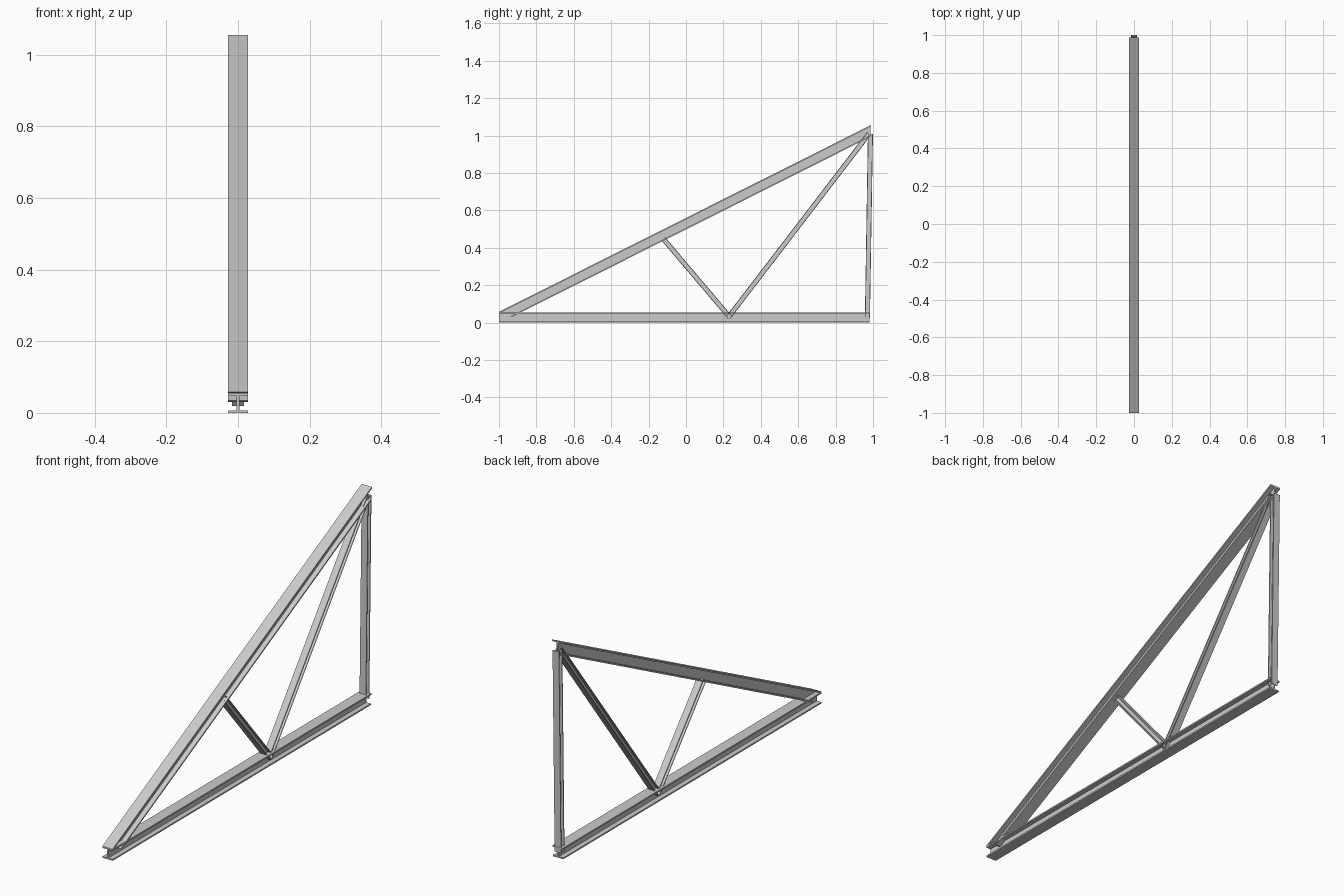
import bpy

if "Cube" in bpy.data.objects:
    bpy.data.objects.remove(bpy.data.objects["Cube"])


def i_profile(width, depth, flange, web):
    """I-section outline as (x, height fraction from bottom to top)."""
    w, t, f = width / 2, web / 2, flange / depth
    return [(-w, 0), (w, 0), (w, f), (t, f), (t, 1 - f), (w, 1 - f),
            (w, 1), (-w, 1), (-w, 1 - f), (-t, 1 - f), (-t, f), (-w, f)]


def beam(name, bottom, top, width, depth, flange, web):
    """I-beam between two end cuts; bottom/top are (start, end) points in y, z."""
    profile = i_profile(width, depth, flange, web)
    n = len(profile)
    verts = []
    for low, high in zip(bottom, top):
        for x, f in profile:
            verts.append((x, low[0] + (high[0] - low[0]) * f,
                          low[1] + (high[1] - low[1]) * f))
    faces = [(i, (i + 1) % n, n + (i + 1) % n, n + i) for i in range(n)]
    # end caps split into two flanges and the web
    for o in (0, n):
        caps = [(0, 1, 2, 3, 10, 11), (3, 4, 9, 10), (4, 5, 6, 7, 8, 9)]
        faces += [tuple(o + k for k in (c[::-1] if o == 0 else c)) for c in caps]
    mesh = bpy.data.meshes.new(name)
    mesh.from_pydata(verts, [], faces)
    mesh.validate()
    obj = bpy.data.objects.new(name, mesh)
    bpy.context.collection.objects.link(obj)
    return obj


def square_beam(name, start, end, width, depth, flange, web):
    """I-beam along a centre line with square-cut ends."""
    dy, dz = end[0] - start[0], end[1] - start[1]
    length = (dy * dy + dz * dz) ** 0.5
    ny, nz = -dz / length * depth / 2, dy / length * depth / 2
    bottom = [(p[0] - ny, p[1] - nz) for p in (start, end)]
    top = [(p[0] + ny, p[1] + nz) for p in (start, end)]
    return beam(name, bottom, top, width, depth, flange, web)


# chords
CHORD = dict(width=0.055, depth=0.055, flange=0.007, web=0.007)
beam("bottom_chord", [(-1, 0), (0.98, 0)], [(-1, 0.055), (0.985, 0.055)], **CHORD)
beam("top_chord", [(-0.93, 0.031), (0.985, 0.993)], [(-1, 0.058), (0.988, 1.056)], **CHORD)

# post and web braces
BRACE = dict(width=0.034, depth=0.027, flange=0.004, web=0.004)
square_beam("end_post", (0.97, 0.028), (0.986, 1.01), **BRACE)
square_beam("long_brace", (0.227, 0.029), (0.98, 1.012), **BRACE)
square_beam("short_brace", (0.235, 0.028), (-0.122, 0.449), **BRACE)
